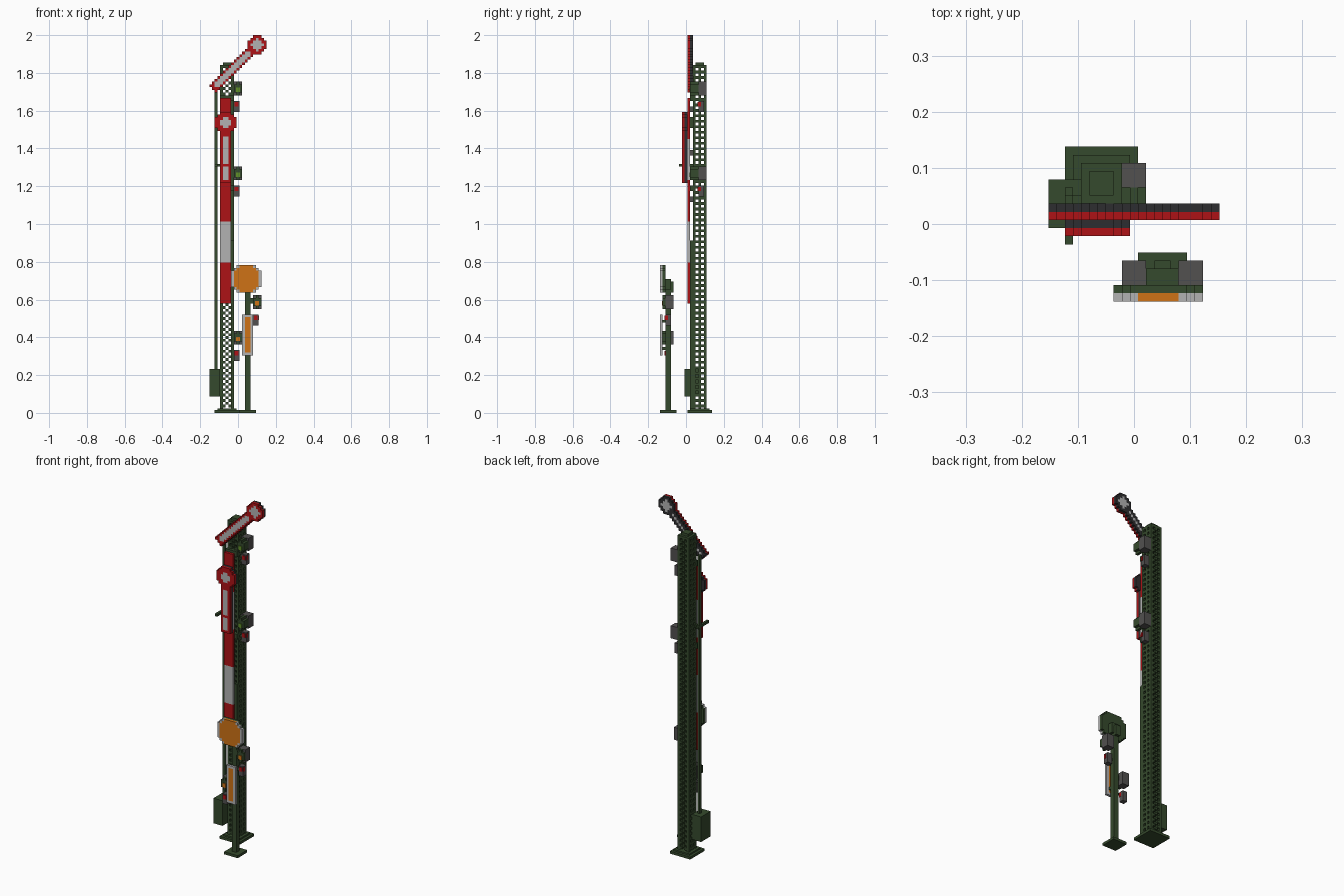
import bpy, bmesh

cube = bpy.data.objects.get("Cube")
if cube:
    bpy.data.objects.remove(cube, do_unlink=True)

V = 2 / 138                      # block size
OX, OY = 10.5, 9.5               # block grid centre


def material(name, rgb):
    m = bpy.data.materials.new(name)
    m.use_nodes = True
    col = (*rgb, 1)
    m.diffuse_color = col
    bsdf = m.node_tree.nodes["Principled BSDF"]
    bsdf.inputs["Base Color"].default_value = col
    bsdf.inputs["Roughness"].default_value = 0.9
    return m


GREEN = material("mast green", (0.036, 0.068, 0.026))
RED = material("signal red", (0.42, 0.006, 0.008))
WHITE = material("off white", (0.45, 0.45, 0.45))
DARK = material("dark back", (0.027, 0.027, 0.029))
GREY = material("lamp grey", (0.085, 0.082, 0.08))
ORANGE = material("orange", (0.62, 0.17, 0.008))
LIME = material("green lens", (0.12, 0.28, 0.02))


def part(name, mat, boxes):
    """One object from boxes (i0, i1, j0, j1, k0, k1) in block units."""
    bm = bmesh.new()
    for i0, i1, j0, j1, k0, k1 in boxes:
        vs = [bm.verts.new(((i - OX) * V, (j - OY) * V, k * V))
              for k in (k0, k1) for j in (j0, j1) for i in (i0, i1)]
        for f in ((0, 2, 3, 1), (4, 5, 7, 6), (0, 1, 5, 4),
                  (2, 6, 7, 3), (0, 4, 6, 2), (1, 3, 7, 5)):
            bm.faces.new([vs[n] for n in f])
    me = bpy.data.meshes.new(name)
    bm.to_mesh(me)
    bm.free()
    me.materials.append(mat)
    ob = bpy.data.objects.new(name, me)
    bpy.context.scene.collection.objects.link(ob)
    return ob


def plate(name, j, rule, i_range, k_range):
    """One-block-thick plate; rule(i, k) gives a material or None."""
    runs = {}
    for k in range(*k_range):
        start, cur = None, None
        for i in range(i_range[0], i_range[1] + 1):
            m = rule(i, k) if i < i_range[1] else None
            if m != cur:
                if cur:
                    runs.setdefault(cur.name, (cur, []))[1].append((start, i, j, j + 1, k, k + 1))
                start, cur = i, m
    for m, boxes in runs.values():
        part(f"{name} {m.name}", m, boxes)


# Mast: base, corner legs, lattice, cap
part("mast_base", GREEN, [(2, 11, 10, 19, 0, 1), (3, 10, 11, 18, 1, 1.6)])
TOP = 126
part("mast_legs", GREEN, [(i, i + 1, j, j + 1, 1, TOP) for i in (4, 8) for j in (12, 16)])
lattice = []
for k in range(2, TOP):
    for a in range(3):
        if (a + k) % 2 == 0:
            lattice += [(5 + a, 6 + a, j, j + 1, k, k + 1) for j in (12, 16)]
            if a != 1:
                lattice += [(i, i + 1, 13 + a, 14 + a, k, k + 1) for i in (4, 8)]
lattice += [(i, i + 1, 14, 15, 1, TOP) for i in (4, 8)]
part("mast_lattice", GREEN, lattice)
part("mast_cap", GREEN, [(4, 9, 12, 17, TOP, TOP + 1), (5, 8, 13, 16, TOP + 1, TOP + 2)])

# Drive box, pull rods and cranks
part("drive_box", GREEN, [(0, 4, 9, 15, 6, 16)])
part("pull_rod", GREEN, [(2, 3, 12, 13, 16, 119), (2, 3, 11, 12, 118, 119)])
part("short_rod", GREEN, [(8, 9, 11, 12, 1, 63)])
part("lower_crank", GREEN, [(2, 3, 7, 14, 90, 91), (3, 4, 12, 13, 90, 91)])
part("arm_pivots", GREEN, [(5, 7, 12, 13, 121, 125), (4, 9, 11, 12, 81, 83),
                           (5, 7, 11, 12, 104, 108), (4, 9, 11, 12, 114, 116)])

# Banded mast board
for n in range(5):
    part(f"board_band_{n + 1}", WHITE if n % 2 else RED,
         [(4, 8, 10, 11, 40 + 15 * n, 55 + 15 * n)])
part("board_spacers", GREY, [(5, 7, 11, 12, k, k + 2) for k in (44, 60, 77, 94, 110)])


# Lower arm, hanging upright
def lower_arm(i, k):
    dx, dz = abs(i + 0.5 - 6), abs(k + 0.5 - 106)
    if dx + dz <= 2:
        return WHITE
    if dx < 4 and dz < 4 and dx + dz <= 5:
        return RED
    if 4 <= i < 8 and 84 <= k < 102:
        return WHITE if i in (5, 6) and 85 <= k < 101 and k != 90 else RED
    return None


# Upper arm, raised at 45 degrees
def upper_arm(i, k):
    dx, dz = abs(i - 17), abs(k - 134)
    d, s = k - i - 117, i + k
    if dx + dz <= 2:
        return WHITE
    if max(dx, dz) <= 3 and dx + dz <= 4:
        return RED
    if abs(d) <= 2 and 119 <= s < 150:
        return WHITE if abs(d) <= 1 and 121 <= s < 146 else RED
    return None


def back_of(rule, keep):
    def back(i, k):
        m = rule(i, k)
        return DARK if m == RED or (m and not keep(i, k)) else m
    return back


plate("lower_arm", 8, lower_arm, (2, 10), (84, 110))
plate("lower_arm_back", 9, back_of(lower_arm, lambda i, k: True), (2, 10), (84, 110))
plate("upper_arm", 10, upper_arm, (0, 21), (117, 138))
plate("upper_arm_back", 11, back_of(upper_arm, lambda i, k: i > 14 or k - i == 117),
      (0, 21), (117, 138))


# Lamps: hooded lantern above a small square lantern
def lamp(name, i, jf, jb, k, lens, side):
    """side = +1 when the mount is at the low-x side, -1 at the high-x side."""
    part(name + "_hood", GREEN, [(i, i + 3, jf, jb, k + 1, k + 4),
                                 (i + 1, i + 2, jf, jb, k + 4, k + 5),
                                 (i + 1, i + 2, jf, jb, k, k + 1)])
    part(name + "_body", GREY, [(i, i + 3, jb, jb + 3, k, k + 5)])
    part(name + "_lens", lens, [(i + 0.8, i + 2.2, jf - 0.3, jf, k + 1.2, k + 2.8)])
    m = i - 1 if side > 0 else i + 3
    part(name + "_bracket", GREEN, [(m, m + 1, jb, jb + 1, k + 2, k + 4),
                                    (m, m + 1, jb, jb + 1, k - 4, k - 3)])
    part(name + "_small_lantern", GREY, [(i, i + 2, jb, jb + 2, k - 6, k - 2)])
    part(name + "_small_lens", RED, [(i + 0.3, i + 1.7, jb - 0.3, jb, k - 4, k - 2.4),
                                     (i + 2, i + 2.1, jb, jb + 1, k - 4, k - 2.4)])


lamp("upper_lamp", 9, 11, 14, 116, LIME, 1)
lamp("lower_lamp", 9, 11, 14, 85, LIME, 1)
lamp("sign_left_lamp", 16, 1, 2, 38, ORANGE, 1)
lamp("sign_right_lamp", 9, 1, 2, 25, ORANGE, -1)

# Distant sign: base, post, bar and disc
part("sign_base", GREEN, [(11, 17, 0, 6, 0, 1)])
part("sign_post", GREEN, [(13, 15, 2, 4, 1, 48), (12, 13, 2, 3, 27, 29),
                          (13, 15, 1, 2, 23, 24), (13, 15, 1, 2, 33, 34),
                          (12, 16, 2, 4, 45, 49), (13, 15, 4, 5, 44, 48)])


def sign_bar(i, k):
    return ORANGE if i in (13, 14) and 22 <= k < 35 else WHITE


def disc(i, k):
    dx, dz = abs(i - 13), abs(k + 0.5 - 49)
    if dx <= 4 and dz < 4.6 and dx + dz <= 6.6:
        return ORANGE
    if dx <= 5 and dz < 5 and dx + dz <= 7.6:
        return WHITE
    return None


plate("sign_bar", 0, sign_bar, (12, 16), (21, 36))
plate("sign_disc", 0, disc, (8, 19), (43, 55))
plate("sign_disc_back", 1, lambda i, k: GREEN if disc(i, k) else None, (8, 19), (44, 54))
